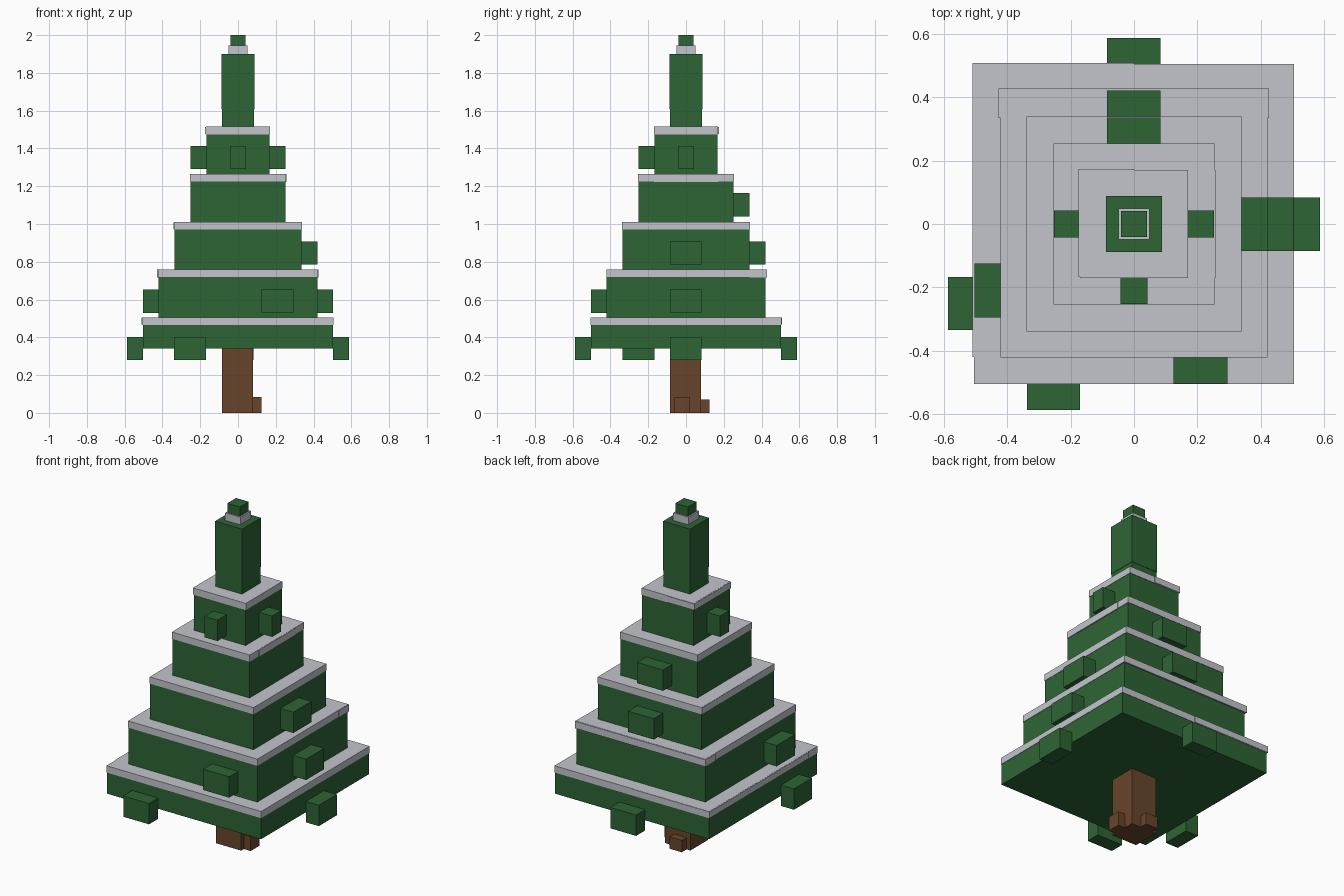
import bpy
import bmesh
from mathutils import Matrix, Vector

cube = bpy.data.objects.get("Cube")
if cube:
    bpy.data.objects.remove(cube, do_unlink=True)


def material(name, color):
    m = bpy.data.materials.new(name)
    m.use_nodes = True
    m.diffuse_color = (*color, 1)
    m.node_tree.nodes["Principled BSDF"].inputs["Base Color"].default_value = (*color, 1)
    return m


GREEN = material("pine green", (0.027, 0.127, 0.036))
SNOW = material("snow grey", (0.54, 0.56, 0.60))
BARK = material("bark brown", (0.14, 0.06, 0.024))


def box(name, mat, x, y, z):
    """Flat-shaded block spanning the three (low, high) ranges."""
    low, high = (Vector(c) for c in zip(x, y, z))
    bm = bmesh.new()
    bmesh.ops.create_cube(bm, size=1, matrix=Matrix.Translation((low + high) / 2)
                          @ Matrix.Diagonal((*(high - low), 1)))
    mesh = bpy.data.meshes.new(name)
    bm.to_mesh(mesh)
    bm.free()
    mesh.materials.append(mat)
    obj = bpy.data.objects.new(name, mesh)
    bpy.context.collection.objects.link(obj)
    return obj


def block(name, mat, half, z):
    return box(name, mat, (-half, half), (-half, half), z)


def stub(name, mat, side, inner, outer, across, z):
    """Block sticking out of one side: +x, -x, +y or -y."""
    sign = 1 if side[0] == "+" else -1
    out = sorted((sign * inner, sign * outer))
    x, y = (out, across) if side[1] == "x" else (across, out)
    box(name, mat, x, y, z)


# Trunk and its two roots
box("trunk", BARK, (-0.085, 0.08), (-0.085, 0.08), (0, 0.345))
stub("root_side", BARK, "+x", 0.08, 0.125, (-0.06, 0.02), (0, 0.085))
stub("root_back", BARK, "+y", 0.08, 0.125, (-0.06, 0.02), (0, 0.07))

# Foliage tiers, each with a slightly wider snow slab on top
halves = [0.503, 0.42, 0.337, 0.252, 0.168]
bottoms = [0.34, 0.505, 0.76, 1.01, 1.265]
snow_tops = [0.505, 0.76, 1.01, 1.265, 1.515]
for i, (half, bottom, top) in enumerate(zip(halves, bottoms, snow_tops), 1):
    block(f"tier_{i}", GREEN, half, (bottom, top - 0.04))
    block(f"snow_{i}", SNOW, half + 0.002, (top - 0.04, top))

# Small uneven overhangs of the snow slabs
box("snow_lip_1", SNOW, (-0.51, 0), (-0.42, 0.508), (0.467, 0.504))
box("snow_lip_2", SNOW, (-0.428, 0.426), (0.335, 0.428), (0.718, 0.759))
box("snow_lip_3", SNOW, (-0.341, 0), (-0.17, 0.338), (0.972, 1.009))
box("snow_lip_4", SNOW, (0, 0.258), (-0.17, 0.17), (1.222, 1.264))
box("snow_lip_5", SNOW, (-0.176, 0), (-0.168, 0.174), (1.477, 1.514))

# Spire, its snow cap and the tip
block("spire_base", GREEN, 0.086, (1.515, 1.61))
block("spire", GREEN, 0.088, (1.61, 1.9))
block("spire_snow", SNOW, 0.049, (1.9, 1.945))
block("tip", GREEN, 0.041, (1.945, 2.0))

# Branch stubs: tier, side, range along that side
MID, SMALL = (-0.085, 0.083), (-0.042, 0.042)
branches = [
    (1, "+x", MID), (1, "+y", MID), (1, "-x", (-0.335, -0.168)), (1, "-y", (-0.338, -0.17)),
    (2, "+x", MID), (2, "-x", (-0.295, -0.125)), (2, "-y", (0.125, 0.295)),
    (3, "+x", MID), (3, "+y", MID),
    (4, "+y", MID),
    (5, "+x", SMALL), (5, "-x", SMALL), (5, "-y", SMALL),
]
branch_bottoms = [0.28, 0.53, 0.785, 1.04, 1.29]
sides = {"+x": "left", "-x": "right", "+y": "back", "-y": "front"}
for tier, side, across in branches:
    half, z = halves[tier - 1], branch_bottoms[tier - 1]
    stub(f"branch_{tier}_{sides[side]}", GREEN, side, half, half + 0.084, across, (z, z + 0.123))
